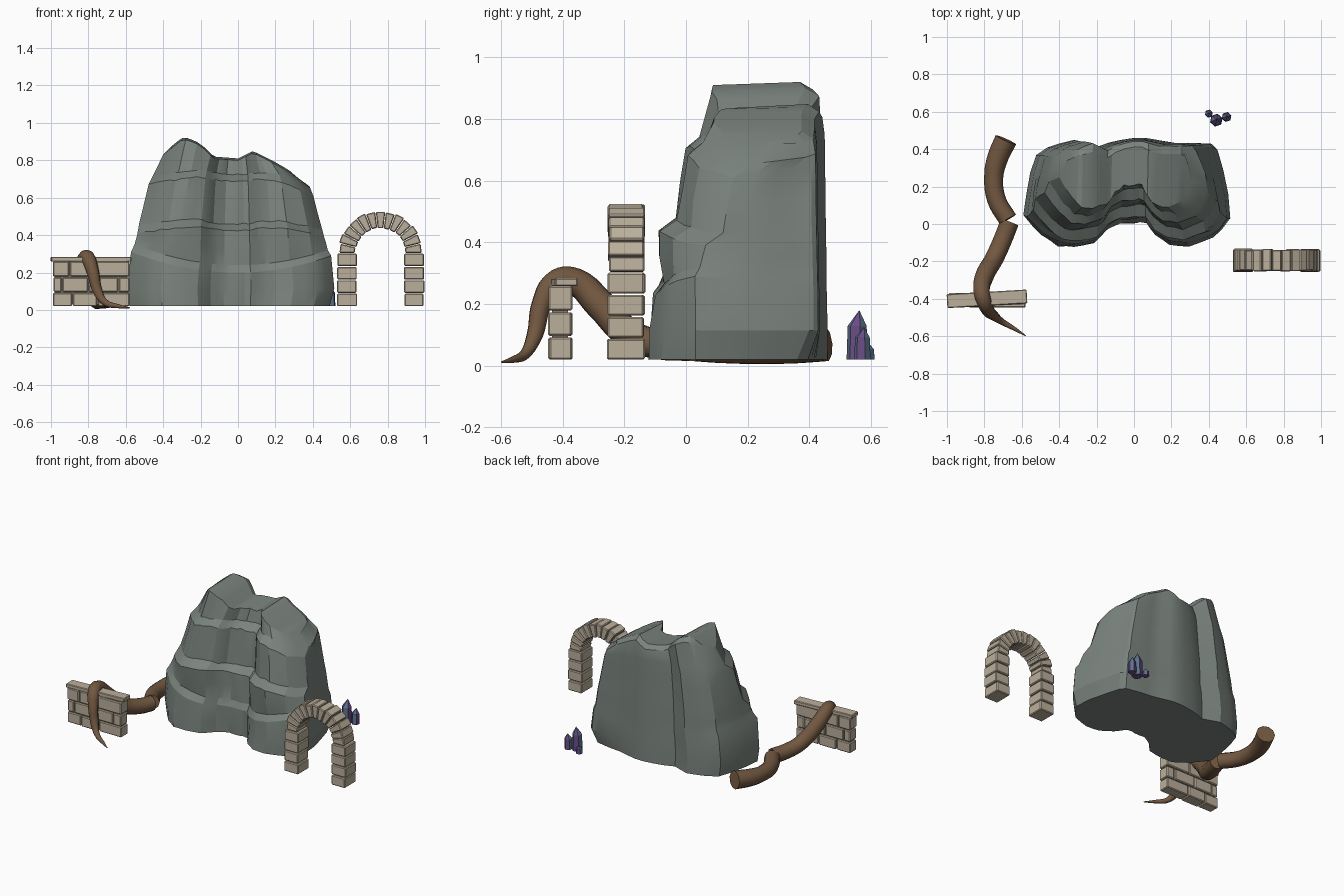
import bpy, bmesh, math, random
from mathutils import Matrix

if "Cube" in bpy.data.objects:
    bpy.data.objects.remove(bpy.data.objects["Cube"])

random.seed(4)


def material(name, rgb):
    m = bpy.data.materials.new(name)
    m.diffuse_color = (*rgb, 1)
    m.use_nodes = True
    m.node_tree.nodes["Principled BSDF"].inputs["Base Color"].default_value = m.diffuse_color
    return m


ROCK = material("grey_rock", (.195, .228, .208))
STONE = material("sandstone", (.50, .43, .33))
MORTAR = material("dark_mortar", (.24, .20, .145))
BARK = material("brown_bark", (.168, .097, .052))
BLUE = material("crystal_blue", (.11, .17, .27))
PURPLE = material("crystal_purple", (.14, .07, .23))


def finish(bm, name, mats, smooth=None):
    bmesh.ops.recalc_face_normals(bm, faces=bm.faces)
    me = bpy.data.meshes.new(name)
    bm.to_mesh(me)
    bm.free()
    ob = bpy.data.objects.new(name, me)
    bpy.context.collection.objects.link(ob)
    for m in mats:
        me.materials.append(m)
    if smooth:
        shade(ob, smooth)
    return ob


def shade(ob, deg):
    bpy.ops.object.select_all(action='DESELECT')
    ob.select_set(True)
    bpy.context.view_layer.objects.active = ob
    bpy.ops.object.shade_smooth_by_angle(angle=math.radians(deg))


def interp(pts, x):
    for (x0, y0), (x1, y1) in zip(pts, pts[1:]):
        if x <= x1:
            return y0 + (y1 - y0) * max(0, (x - x0) / (x1 - x0))
    return pts[-1][1]


def refine(rows, where=None):
    """Insert the average row after each row (or only after the listed ones)."""
    out = []
    for i, (a, b) in enumerate(zip(rows, rows[1:])):
        out.append(a)
        if where is None or i in where:
            out.append(tuple((p + q) / 2 for p, q in zip(a, b)))
    return out + [rows[-1]]


# ---- cliff: stacked rings, with two front lobes, a central gully and ledges
# columns: base x, lobe weight, back x, back y
COLS = refine([(-.60, -.3, -.53, .37), (-.50, .5, -.47, .41), (-.42, .85, -.41, .43),
               (-.33, 1, -.33, .45), (-.22, .8, -.21, .41), (-.15, .3, -.14, .435),
               (-.08, 0, -.07, .45), (0, 0, 0, .46), (.07, .05, .07, .46),
               (.12, .5, .13, .45), (.20, .8, .22, .435), (.30, .95, .32, .435),
               (.43, .67, .42, .43), (.52, -.15, .45, .40)])
# rings: z at centre, z at left side, z at right side, left x, right x, lobe y, gully y, gully dip
RINGS = refine([(.02, .02, .02, -.58, .49, -.132, .01, 0),
                (.11, .11, .115, -.592, .515, -.125, .01, 0),
                (.20, .31, .29, -.572, .498, -.108, .01, 0),
                (.24, .35, .32, -.553, .48, -.083, .03, 0),
                (.455, .41, .39, -.538, .46, -.098, .04, .03),
                (.49, .46, .43, -.528, .45, -.038, .10, .03),
                (.72, .67, .61, -.478, .403, -.008, .13, .03),
                (.755, .72, .65, -.455, .385, .042, .19, .03),
                (9, 9, 9, -.40, .31, .078, .21, 0)], (3, 5))
CREST = [(-.40, .84), (-.30, .92), (-.27, .92), (-.2, .89), (-.13, .82), (0, .81),
         (.08, .85), (.2, .79), (.31, .725)]
chisel = [random.uniform(-.007, .007) for _ in COLS]

bm = bmesh.new()
rings = []
for k, (zc, zl, zr, xl, xr, ylobe, ygully, dip) in enumerate(RINGS):
    top = zc > 1

    def px(x):
        return x * (xl / -.6 if x < 0 else xr / .52)

    def pz(x, drop=0):
        if top:
            return interp(CREST, px(x))
        u = x / (-.6 if x < 0 else .52)
        return zc + ((zl if x < 0 else zr) - zc) * u * u - drop

    front, back = [], []
    for i, (x, w, bx, by) in enumerate(COLS):
        y = ygully + (ylobe - ygully) * w + chisel[i] + random.uniform(-.005, .005)
        drop = dip * (1 - max(w, 0)) * (abs(x) < .25)
        if dip:
            drop += random.uniform(-.005, .005)
        front.append(bm.verts.new((px(x), y, pz(x, drop) - .01 * top)))
        # back right corner leans in at mid height, and the foot is undercut there
        yb = by - .0012 * k - .006 * top
        if i == len(COLS) - 1 and 1 < k < len(RINGS) - 2:
            yb -= .045
        if k == 0 and bx > 0:
            yb -= .04 * (bx / .45) ** 2
        back.append(bm.verts.new((px(bx), yb, pz(bx) - .025 * top)))

    # two extra points round each flank
    def flank(f, b, out):
        pts = [f.co.lerp(b.co, t) for t in (.35, .7)]
        return [bm.verts.new((p.x + out + random.uniform(-.004, .004), p.y, p.z)) for p in pts]
    right, left = flank(front[-1], back[-1], .01), flank(front[0], back[0], -.01)
    rings.append((front, back, front + right + back[::-1] + left[::-1]))
for (_, _, a), (_, _, b) in zip(rings, rings[1:]):
    n = len(a)
    for i in range(n):
        j = (i + 1) % n
        bm.faces.new((a[i], a[j], b[j], b[i]))
for f, b, loop in (rings[0], rings[-1]):
    n = len(f)
    mid = [bm.verts.new(p.co.lerp(q.co, .87)) for p, q in zip(f, b)]
    if f is rings[-1][0]:
        for m in mid:
            m.co.z = interp(CREST, m.co.x)
    for i in range(n - 1):
        bm.faces.new((f[i], f[i + 1], mid[i + 1], mid[i]))
        bm.faces.new((mid[i], mid[i + 1], b[i + 1], b[i]))
    bm.faces.new((f[-1], loop[n], loop[n + 1], b[-1], mid[-1]))
    bm.faces.new((f[0], mid[0], b[0], loop[-2], loop[-1]))
finish(bm, "cliff", [ROCK], 20)


# ---- masonry helpers
def prism(bm, quad, y0, y1):
    """Block from four (x, z) corners spanning y0..y1."""
    lo = [bm.verts.new((x, y0, z)) for x, z in quad]
    hi = [bm.verts.new((x, y1, z)) for x, z in quad]
    bm.faces.new(lo)
    bm.faces.new(hi)
    for i in range(4):
        j = (i + 1) % 4
        bm.faces.new((lo[i], lo[j], hi[j], hi[i]))


def box(bm, x0, x1, y0, y1, z0, z1):
    prism(bm, [(x0, z0), (x1, z0), (x1, z1), (x0, z1)], y0, y1)


def chamfer(bm, w):
    bmesh.ops.recalc_face_normals(bm, faces=bm.faces)
    bmesh.ops.bevel(bm, geom=bm.edges[:], offset=w, segments=1, affect='EDGES')


def wobble(a=.006):
    return random.uniform(-a, a)


# ---- low wall: three brick courses, mortar core, capping slab
bm = bmesh.new()
COURSES = [(.02, .091, (-.993, -.885, -.75, -.577)),
           (.097, .173, (-.990, -.94, -.80, -.64, -.577)),
           (.179, .259, (-.993, -.90, -.76, -.577))]
for z0, z1, cuts in COURSES:
    for x0, x1 in zip(cuts, cuts[1:]):
        box(bm, x0 + .003, x1 - .003, -.445 + wobble(.003), -.37 + wobble(.003), z0, z1)
chamfer(bm, .005)
finish(bm, "wall_bricks", [STONE])
bm = bmesh.new()
box(bm, -.98, -.59, -.434, -.382, .03, .262)
finish(bm, "wall_core", [MORTAR])
bm = bmesh.new()
box(bm, -.214, .214, -.037, .037, .258, .284)
chamfer(bm, .004)
bm.transform(Matrix.Translation((-.786, -.40, 0)) @ Matrix.Rotation(math.radians(3.4), 4, 'Z'))
finish(bm, "wall_cap", [STONE])

# ---- arch: two block pillars and a ring of wedge stones
bm = bmesh.new()
CX, CZ, R0, R1 = .762, .303, .136, .224
for s in (-1, 1):
    for k in range(4):
        z = .02 + k * .0715
        c = CX + s * .18 + wobble(.002)
        h = .053 + wobble(.002)
        box(bm, c - h, c + h, -.254 + wobble(.003), -.135 + wobble(.003), z, z + .067)
N = 13
for k in range(N):
    a0, a1 = math.pi * (k + .035) / N, math.pi * (k + .965) / N
    r1, r0 = R1 + wobble(.005), R0 + wobble(.003)
    quad = [(CX + r * math.cos(a), CZ + r * math.sin(a))
            for r, a in ((r0, a0), (r1, a0), (r1, a1), (r0, a1))]
    prism(bm, quad, -.252 + wobble(.004), -.136 + wobble(.004))
chamfer(bm, .005)
finish(bm, "arch_stones", [STONE])


# ---- twisting root: two tapered tubes, the second climbing over the wall
def tube(name, pts):
    cu = bpy.data.curves.new(name, 'CURVE')
    cu.dimensions = '3D'
    cu.bevel_depth = 1
    cu.bevel_resolution = 3
    cu.resolution_u = 5
    cu.use_fill_caps = True
    sp = cu.splines.new('BEZIER')
    sp.bezier_points.add(len(pts) - 1)
    for p, (x, y, z, r) in zip(sp.bezier_points, pts):
        p.co = (x, y, z)
        p.radius = r
        p.handle_left_type = p.handle_right_type = 'AUTO'
    cu.materials.append(BARK)
    ob = bpy.data.objects.new(name, cu)
    bpy.context.collection.objects.link(ob)
    bpy.ops.object.select_all(action='DESELECT')
    ob.select_set(True)
    bpy.context.view_layer.objects.active = ob
    bpy.ops.object.convert(target='MESH')
    shade(bpy.context.view_layer.objects.active, 40)


tube("root_base", [(-.685, .45, .072, .06), (-.73, .35, .061, .056), (-.75, .25, .055, .051),
                   (-.735, .13, .056, .05), (-.675, .025, .063, .05)])
tube("root_tendril", [(-.665, .01, .063, .05), (-.70, -.08, .068, .05), (-.745, -.18, .10, .05),
                      (-.80, -.28, .20, .05), (-.815, -.36, .272, .045), (-.80, -.42, .273, .04),
                      (-.775, -.468, .20, .033), (-.75, -.49, .10, .027),
                      (-.71, -.52, .04, .018), (-.64, -.56, .02, .011), (-.58, -.597, .012, .003)])

# ---- crystals: six-sided shards with pointed tips, facets alternating in colour
for n, (x, y, r, h) in enumerate([(.44, .555, .035, .16), (.495, .572, .027, .105),
                                  (.40, .59, .022, .05)]):
    bm = bmesh.new()
    low, high = [[bm.verts.new((x + r * s * math.cos((k - .7) * math.pi / 3),
                                y + r * s * math.sin((k - .7) * math.pi / 3), z))
                  for k in range(6)] for z, s in ((.02, 1), (.02 + h * .68, .9))]
    tip = bm.verts.new((x + r * .1, y + r * .2, .02 + h))
    bm.faces.new(low)
    for k in range(6):
        j = (k + 1) % 6
        for f in (bm.faces.new((low[k], low[j], high[j], high[k])),
                  bm.faces.new((high[k], high[j], tip))):
            f.material_index = k % 2
    finish(bm, "crystal_%d" % (n + 1), [PURPLE, BLUE])
